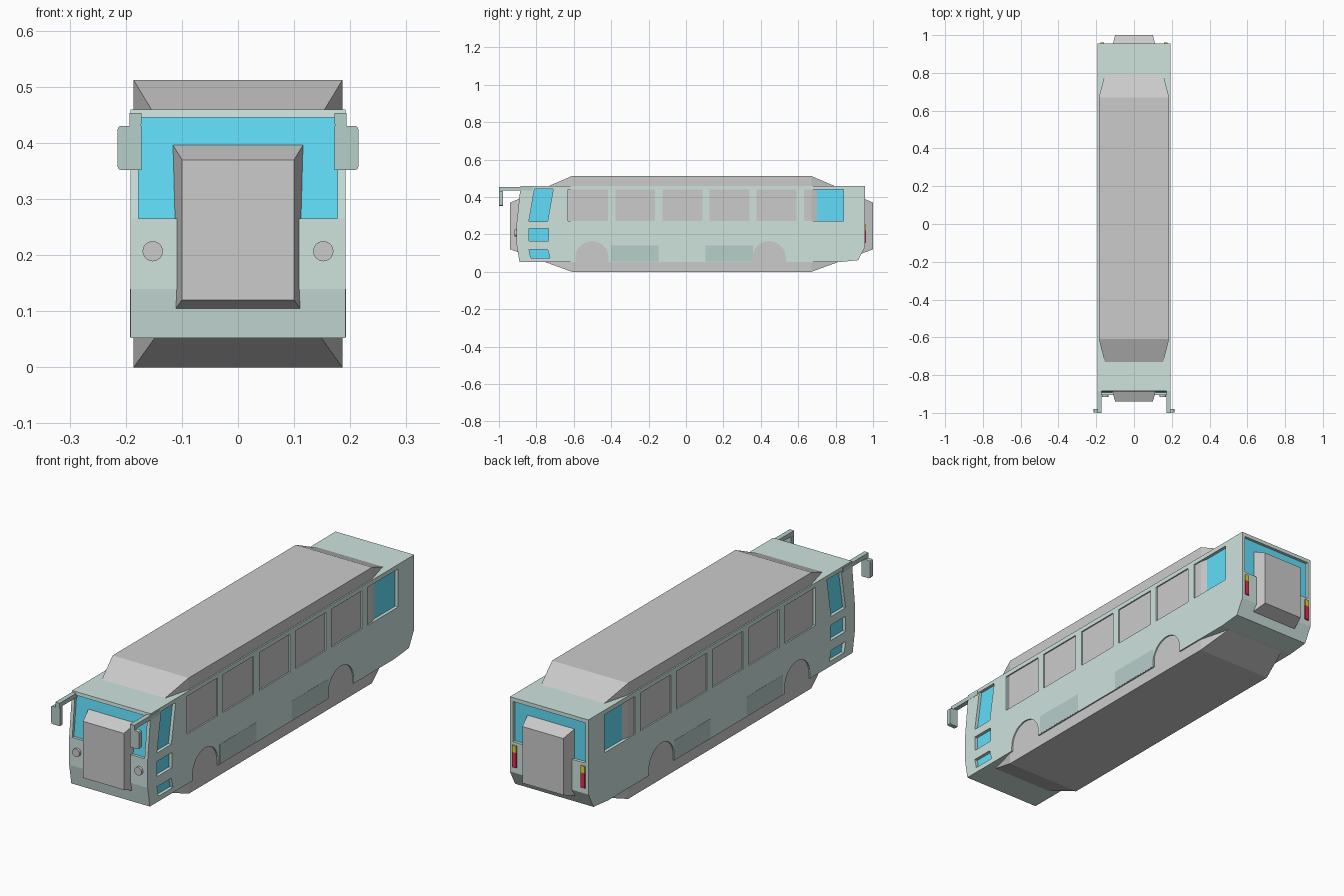
import bpy, bmesh, math
from mathutils import Matrix

if "Cube" in bpy.data.objects:
    bpy.data.objects.remove(bpy.data.objects["Cube"])

COLORS = {"teal": (0.62, 0.77, 0.73), "dark_teal": (0.47, 0.62, 0.59),
          "glass": (0.12, 0.73, 0.95), "red": (0.75, 0.03, 0.08),
          "yellow": (0.8, 0.65, 0.05)}
MATS = {}
for key, rgb in COLORS.items():
    MATS[key] = bpy.data.materials.new(key)
    MATS[key].diffuse_color = (*rgb, 1)


def finish(name, bm, color=None):
    bmesh.ops.recalc_face_normals(bm, faces=bm.faces)
    me = bpy.data.meshes.new(name)
    bm.to_mesh(me)
    bm.free()
    ob = bpy.data.objects.new(name, me)
    bpy.context.collection.objects.link(ob)
    if color:
        me.materials.append(MATS[color])
    return ob


def add_prism(bm, pts, x0, x1):
    """Extrude a (y, z) outline from x0 to x1."""
    a = [bm.verts.new((x0, y, z)) for y, z in pts]
    b = [bm.verts.new((x1, y, z)) for y, z in pts]
    bm.faces.new(a)
    bm.faces.new(b[::-1])
    for i in range(len(pts)):
        j = (i + 1) % len(pts)
        bm.faces.new((a[i], b[i], b[j], a[j]))


def prisms(name, parts, color=None):
    bm = bmesh.new()
    for pts, x0, x1 in parts:
        add_prism(bm, pts, x0, x1)
    return finish(name, bm, color)


def both(pts, x0, x1):
    return [(pts, x0, x1), (pts, -x1, -x0)]


def rect(y0, y1, z0, z1):
    return [(y0, z0), (y1, z0), (y1, z1), (y0, z1)]


def arch(cy, cz, r, n=16):
    arc = [(cy + r * math.cos(math.pi * i / n), cz + r * math.sin(math.pi * i / n))
           for i in range(n + 1)]
    return arc + [(cy - r, 0.02), (cy + r, 0.02)]


# Grey core: long box with tapered ends, showing through every opening
bm = bmesh.new()
rings = []
for y, w, z0, z1 in [(-0.94, 0.10, 0.12, 0.37), (-0.61, 0.186, 0, 0.512),
                     (0.67, 0.186, 0, 0.512), (1.0, 0.10, 0.12, 0.37)]:
    rings.append([bm.verts.new((x, y, z)) for x, z in
                  [(-w, z0), (w, z0), (w, z1), (-w, z1)]])
for r, s in zip(rings, rings[1:]):
    for i in range(4):
        j = (i + 1) % 4
        bm.faces.new((r[i], r[j], s[j], s[i]))
bm.faces.new(rings[0])
bm.faces.new(rings[-1])
finish("inner_core", bm)

# Body shell from its side profile
body = prisms("bus_body", [([(-0.89, 0.052), (0.82, 0.052), (0.92, 0.062), (0.956, 0.13),
                             (0.956, 0.46), (-0.884, 0.46), (-0.905, 0.265),
                             (-0.905, 0.14)], -0.192, 0.192)], "teal")

# Side window outlines: six passenger windows and three front door panes
windows = [rect(y, y + 0.213, 0.272, 0.44)
           for y in (-0.63, -0.378, -0.125, 0.126, 0.378, 0.63)]
windows += [[(-0.84, 0.27), (-0.74, 0.27), (-0.71, 0.443), (-0.81, 0.443)],
            rect(-0.84, -0.735, 0.165, 0.232),
            [(-0.83, 0.075), (-0.728, 0.075), (-0.74, 0.12), (-0.84, 0.12)]]

# Cut window recesses and wheel arches
cuts = []
for w in windows:
    cuts += both(w, 0.176, 0.25)
for cy in (-0.503, 0.445):
    cuts += both(arch(cy, 0.075, 0.089), 0.172, 0.25)
cuts.append(([(-1, 0.265), (-0.890, 0.265), (-0.871, 0.445), (-1, 0.445)], -0.177, 0.177))
cuts.append((rect(0.940, 1.1, 0.265, 0.443), -0.177, 0.177))
cutter = prisms("opening_cutter", cuts)
cutter.hide_render = True
mod = body.modifiers.new("openings", "BOOLEAN")
mod.operation = "DIFFERENCE"
mod.solver = "EXACT"
mod.object = cutter
bpy.context.view_layer.objects.active = body
bpy.ops.object.modifier_apply(modifier=mod.name)
bpy.data.objects.remove(cutter)

# Glass at the bottom of each recess
panes = []
for w in windows:
    panes += both(w, 0.172, 0.178)
prisms("side_glass", panes, "glass")
prisms("windshield", [([(-0.893, 0.265), (-0.885, 0.265), (-0.866, 0.445), (-0.874, 0.445)],
                       -0.177, 0.177)], "glass")
prisms("rear_window", [(rect(0.935, 0.943, 0.265, 0.443), -0.177, 0.177)], "glass")

# Dark lower side panels
panels = []
for y0 in (-0.402, 0.103):
    panels += both(rect(y0, y0 + 0.255, 0.054, 0.14), 0.18, 0.1928)
prisms("side_panels", panels, "dark_teal")

# Mirrors: forward arm with a hanging head
mirrors = both(rect(-1.0, -0.82, 0.434, 0.453), 0.172, 0.193)
mirrors += both(rect(-1.0, -0.98, 0.352, 0.436), 0.173, 0.193)
mirror_arms = prisms("mirror_arms", mirrors, "dark_teal")
bm = bmesh.new()
for s in (-1, 1):
    m = Matrix.Translation((s * 0.1935, -0.989, 0.391)) @ Matrix.Diagonal((0.043, 0.02, 0.079, 1))
    bmesh.ops.create_cube(bm, size=1, matrix=m)
edges = [e for e in bm.edges if abs(e.verts[0].co.y - e.verts[1].co.y) > 0.01
         and abs(e.verts[0].co.x) > 0.2]
bmesh.ops.bevel(bm, geom=edges, offset=0.007, segments=2, affect="EDGES", profile=0.5)
finish("mirror_heads", bm, "dark_teal")

# Round headlights
bm = bmesh.new()
for s in (-1, 1):
    bmesh.ops.create_cone(bm, cap_ends=True, segments=24, radius1=0.018, radius2=0.018, depth=0.03,
                          matrix=Matrix.Translation((s * 0.152, -0.901, 0.207))
                          @ Matrix.Rotation(math.pi / 2, 4, "X"))
finish("headlights", bm)

# Tail lights
prisms("brake_lights", both(rect(0.95, 0.962, 0.155, 0.222), 0.158, 0.178), "red")
prisms("turn_signals", both(rect(0.95, 0.962, 0.222, 0.252), 0.158, 0.178), "yellow")

for m in bpy.data.materials:
    if m.users and not m.is_grease_pencil:
        m.use_nodes = True
        m.node_tree.nodes["Principled BSDF"].inputs["Base Color"].default_value = m.diffuse_color
